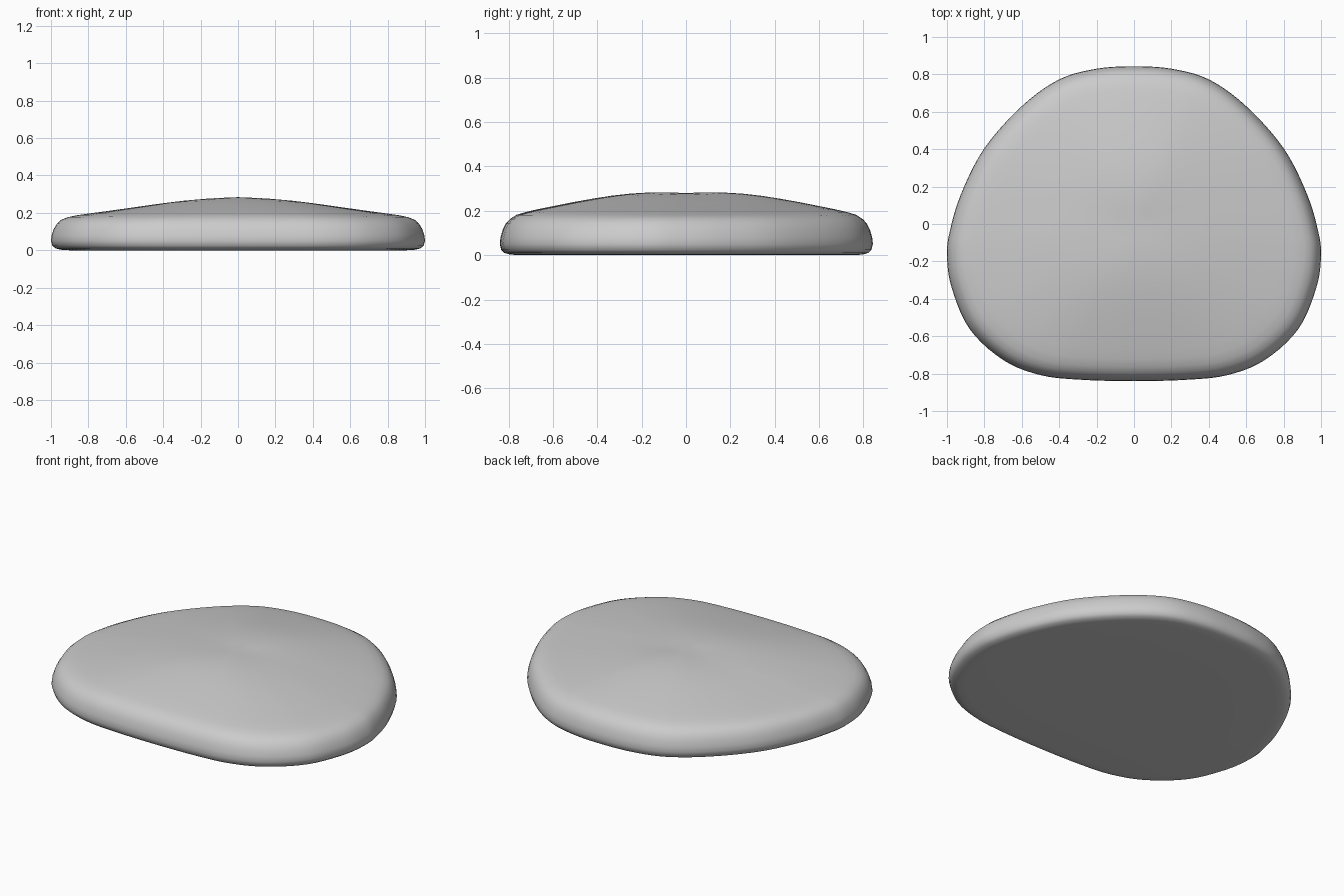
import bpy, bmesh, math
from mathutils import Vector

if "Cube" in bpy.data.objects:
    bpy.data.objects.remove(bpy.data.objects["Cube"])

# Right half of the outline seen from above, back to front
HALF = [(0, .843), (.2, .83), (.4, .773), (.6, .63), (.8, .405), (.925, .16),
        (.985, -.04), (1, -.17), (.975, -.34), (.88, -.56), (.7, -.727),
        (.5, -.808), (.28, -.833), (0, -.84)]
# Cross-section: (share of the outline radius, height), underside to crown
PROFILE = [(.5, 0), (.9, 0), (.945, .003), (.975, .01), (.992, .024), (1, .05),
           (.996, .08), (.984, .115), (.968, .142), (.945, .163), (.91, .177),
           (.86, .187), (.8, .196), (.7, .209), (.6, .223), (.5, .237),
           (.4, .251), (.3, .263), (.2, .272), (.1, .278)]


def closed_curve(points, steps):
    """Smooth closed curve through the points (Catmull-Rom)."""
    n, out = len(points), []
    for i in range(n):
        a, b, c, d = (Vector(points[(i + k) % n]) for k in (-1, 0, 1, 2))
        for k in range(steps):
            t = k / steps
            out.append(.5 * (2 * b + (c - a) * t + (2 * a - 5 * b + 4 * c - d) * t**2
                             + (3 * b - a - 3 * c + d) * t**3))
    return out


outline = closed_curve(HALF + [(-x, y) for x, y in HALF[-2:0:-1]], 5)
bm = bmesh.new()


def ring(s, z):
    # The dome is slightly fuller towards front and back
    verts = []
    for p in outline:
        side = p.y**2 / p.length_squared
        bump = .018 * side * math.sin(math.pi * s) if z > .17 else 0
        verts.append(bm.verts.new((p.x * s, p.y * s, z + bump)))
    return verts


# Rounded pebble body
rings = [ring(s, z) for s, z in PROFILE]
n = len(outline)
for lo, hi in zip(rings, rings[1:]):
    for i in range(n):
        j = (i + 1) % n
        bm.faces.new((lo[i], lo[j], hi[j], hi[i]))
for loop, z in ((rings[0], 0), (rings[-1], .28)):
    tip = bm.verts.new((0, 0, z))
    for i in range(n):
        bm.faces.new((loop[i], loop[(i + 1) % n], tip))
bmesh.ops.recalc_face_normals(bm, faces=bm.faces)
for f in bm.faces:
    f.smooth = True

mesh = bpy.data.meshes.new("pebble_body")
bm.to_mesh(mesh)
bm.free()
body = bpy.data.objects.new("pebble_body", mesh)
bpy.context.collection.objects.link(body)
